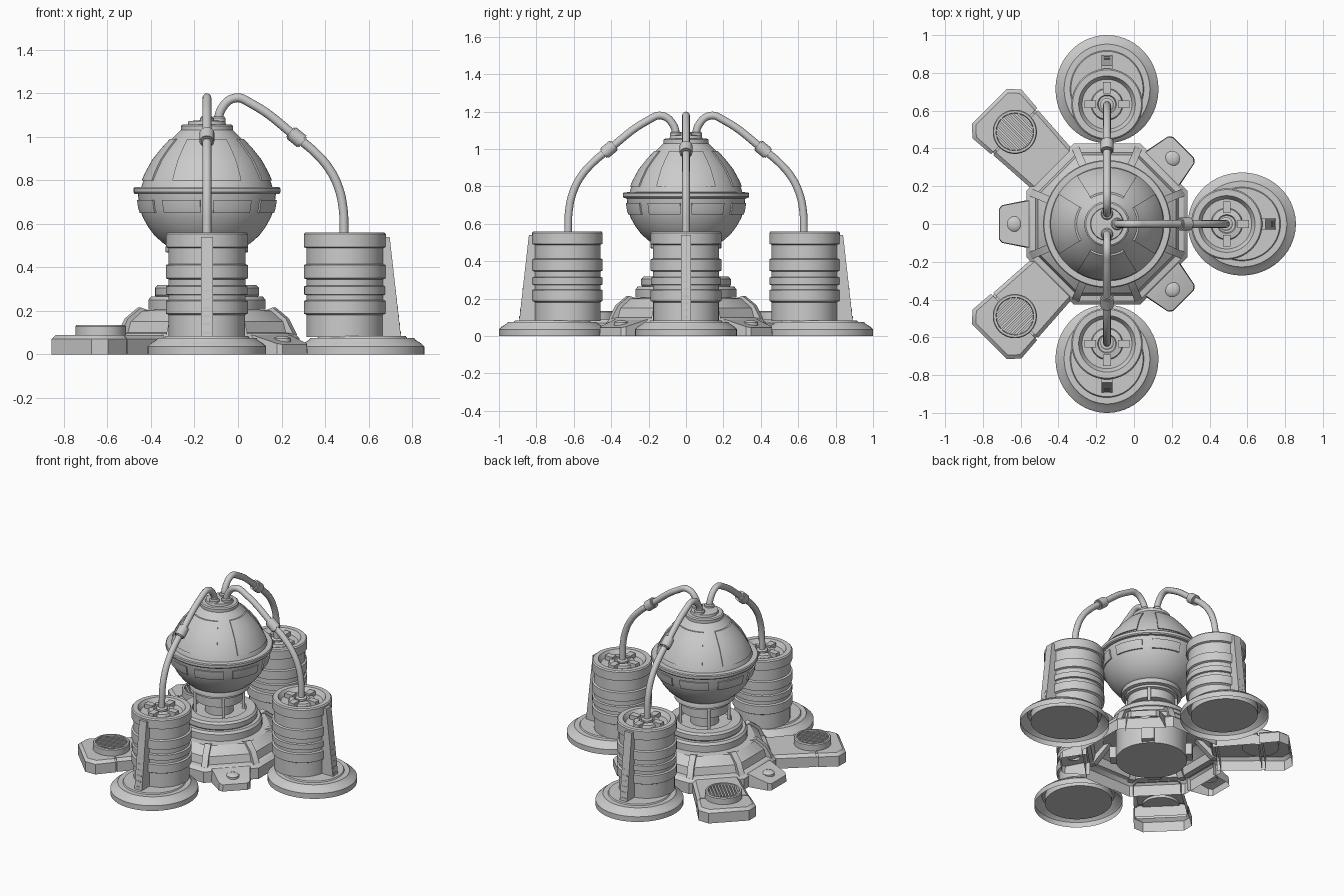
import bpy, bmesh, math
from mathutils import Matrix, Vector

if "Cube" in bpy.data.objects:
    bpy.data.objects.remove(bpy.data.objects["Cube"])

TOWER = Matrix.Translation((-0.143, 0, 0))


def finish(name, bm, angle=0):
    """Turn a bmesh (built around the tower axis, +x outward) into an object."""
    for f in bm.faces:
        f.smooth = True
    me = bpy.data.meshes.new(name)
    bm.to_mesh(me)
    bm.free()
    me.set_sharp_from_angle(angle=math.radians(32))
    ob = bpy.data.objects.new(name, me)
    bpy.context.collection.objects.link(ob)
    ob.matrix_world = TOWER @ Matrix.Rotation(math.radians(angle), 4, 'Z')
    return ob


def lathe(name, prof, angle=0, at=0.0, segs=48, sy=1.0, apothem=False, hollow=False):
    """Solid of revolution from (radius, z) points, bottom to top; hollow leaves the bottom open."""
    bm = bmesh.new()
    k = 1 / math.cos(math.pi / segs) if apothem else 1
    rings = []
    for r, z in prof:
        rings.append([bm.verts.new((at + k * r * math.cos(t), sy * k * r * math.sin(t), z))
                      for t in [2 * math.pi * (i + 0.5) / segs for i in range(segs)]])
    for a, b in zip(rings, rings[1:]):
        for i in range(segs):
            j = (i + 1) % segs
            bm.faces.new((a[i], a[j], b[j], b[i]))
    if not hollow:
        bm.faces.new(rings[0][::-1])
    bm.faces.new(rings[-1])
    return finish(name, bm, angle)


def panel(name, prof, half, angle, out=0.009, n=12):
    """Raised plate following a lathed surface between two angles."""
    bm = bmesh.new()
    loop = [(r + out, z) for r, z in prof] + [(r - 0.015, z) for r, z in reversed(prof)]
    cols = []
    for i in range(n + 1):
        t = math.radians(-half + 2 * half * i / n)
        cols.append([bm.verts.new((r * math.cos(t), r * math.sin(t), z)) for r, z in loop])
    m = len(loop)
    for a, b in zip(cols, cols[1:]):
        for i in range(m):
            bm.faces.new((a[i], a[(i + 1) % m], b[(i + 1) % m], b[i]))
    bm.faces.new(cols[0])
    bm.faces.new(cols[-1])
    bmesh.ops.recalc_face_normals(bm, faces=bm.faces)
    return finish(name, bm, angle)


def hull(name, pts, angle=0, hollow=False):
    """Convex block; each (x, y, z) is mirrored across y. hollow removes the underside."""
    bm = bmesh.new()
    vs = [bm.verts.new((x, s * y, z)) for x, y, z in pts for s in (1, -1)]
    bmesh.ops.convex_hull(bm, input=vs)
    bmesh.ops.dissolve_limit(bm, angle_limit=0.01, verts=bm.verts, edges=bm.edges)
    bmesh.ops.recalc_face_normals(bm, faces=bm.faces)
    if hollow:
        bmesh.ops.delete(bm, geom=[f for f in bm.faces if f.normal.z < -.9 or f.normal.x < -.9],
                         context='FACES')
    return finish(name, bm, angle)


def boxes(name, items, angle=0):
    """Group of boxes, each (centre, size, z rotation in degrees)."""
    bm = bmesh.new()
    for c, s, rz in items:
        m = Matrix.Translation(c) @ Matrix.Rotation(math.radians(rz), 4, 'Z') @ Matrix.Diagonal((*s, 1))
        bmesh.ops.create_cube(bm, size=1, matrix=m)
    return finish(name, bm, angle)


def pipe(name, pts, radius, angle):
    cu = bpy.data.curves.new(name, 'CURVE')
    cu.dimensions = '3D'
    cu.bevel_depth, cu.bevel_resolution, cu.resolution_u = radius, 4, 8
    cu.use_fill_caps = True
    sp = cu.splines.new('BEZIER')
    sp.bezier_points.add(len(pts) - 1)
    for p, (r, z) in zip(sp.bezier_points, pts):
        p.co = (r, 0, z)
        p.handle_left_type = p.handle_right_type = 'AUTO'
    ob = bpy.data.objects.new(name, cu)
    bpy.context.collection.objects.link(ob)
    ob.matrix_world = TOWER @ Matrix.Rotation(math.radians(angle), 4, 'Z')


# Central stepped base: hollow octagon plinth, inner core, round tiers
lathe("octagon_base", [(.425, 0), (.425, .075), (.405, .095), (.378, .1), (.365, .15),
                       (.31, .2), (.24, .205)], segs=8, apothem=True, hollow=True)
lathe("base_core", [(.224, .01), (.224, .204)])
lathe("base_tier", [(.27, .205), (.27, .25), (.258, .265), (.235, .265),
                    (.24, .272), (.24, .305), (.228, .318), (.17, .318), (.165, .3)], hollow=True)
for k in range(4):
    boxes("core_block", [((.235, 0, .06), (.05, .08, .08), 0)], 45 + 90 * k)
for k in range(8):
    hull("base_corner_rib", [(.40, .02, .09), (.44, .02, .09), (.40, .02, .165), (.335, .02, .215),
                             (.29, .02, .2)], 22.5 + 45 * k)

# Neck with support rods
lathe("neck_column", [(.09, .29), (.09, .42)], segs=32)
lathe("neck", [(.13, .38), (.15, .385), (.15, .445), (.168, .45), (.168, .465), (.19, .47),
               (.19, .495), (.175, .52)])
for k in range(4):
    lathe("neck_rod", [(.01, .3), (.01, .46)], 90 * k + 45, at=.155, segs=12)

# Round vessel: bowl, flange, dome, cap
bowl = [(.175, .495), (.2, .51), (.24, .545), (.27, .585), (.295, .63), (.309, .67), (.318, .738)]
dome = [(.302, .768), (.295, .79), (.275, .835), (.242, .895), (.202, .945), (.156, .995), (.115, 1.035)]
lathe("vessel_bowl", bowl, segs=64)
lathe("vessel_flange", [(.31, .735), (.333, .738), (.338, .745), (.338, .762), (.333, .768), (.29, .77)], segs=64)
lathe("vessel_dome", dome, segs=64, hollow=True)
lathe("vessel_cap", [(.11, 1.02), (.12, 1.03), (.12, 1.05), (.112, 1.056), (.088, 1.056),
                     (.085, 1.072), (.03, 1.076)])
for k in range(4):
    panel("dome_panel", [(.29, .8), (.275, .835), (.242, .895), (.202, .945), (.161, .99)], 32, 90 * k)
for k in range(8):
    panel("bowl_panel", [(.302, .65), (.309, .67), (.315, .71)], 17, 22.5 + 45 * k, .008)

# Three canisters, each with hollow foot, fin and feed pipe
C = .634
canister = [(.176, .08), (.176, .18), (.181, .185), (.189, .187), (.189, .245), (.177, .25), (.177, .272),
            (.188, .275), (.188, .312), (.177, .316), (.177, .345), (.189, .35), (.189, .41), (.177, .415),
            (.177, .488), (.189, .493), (.189, .552), (.182, .56), (.15, .56), (.132, .53), (.085, .53),
            (.08, .545), (.05, .55), (.045, .54)]
route = [(.052, 1.05), (.066, 1.125), (.13, 1.178), (.205, 1.152), (.412, .998), (.505, .92),
         (.567, .845), (.607, .76), (.626, .67), (.63, .59), (.63, .53)]
for a in (-90, 0, 90):
    lathe("canister_foot", [(.286, 0), (.286, .036), (.272, .05), (.245, .066), (.238, .076),
                            (.205, .076), (.2, .084), (.1, .084)], a, at=.714, segs=64, sy=.953, hollow=True)
    lathe("foot_underside", [(.217, .02), (.217, .07)], a, at=.714, sy=.953)
    lathe("canister", canister, a, at=C, hollow=True)
    boxes("canister_top_clamp",
          [((C + .088 * math.cos(t), .088 * math.sin(t), .545), (.06, .042, .03), math.degrees(t))
           for t in [math.pi / 2 * k for k in range(4)]], a)
    # tapered fin on the outer side with shallow rungs
    hull("canister_fin", [(C + .15, .028, .08), (C + .258, .028, .08), (C + .206, .028, .54),
                          (C + .15, .028, .54)], a)
    boxes("fin_rung", [((C + .249 - .052 * i / 11, 0, .1 + .415 * i / 11), (.018, .034, .012), 0)
                       for i in range(12)], a)
    pipe("feed_pipe", route, .0205, a)
    lathe("pipe_socket", [(.032, 1.05), (.032, 1.085), (.026, 1.092)], a, at=.054, segs=24)
    lathe("pipe_inlet", [(.036, .53), (.036, .555), (.028, .56)], a, at=.63, segs=24)
    # clamp sleeve aligned with the pipe
    bm = bmesh.new()
    turn = Vector((.77, 0, -.63)).to_track_quat('Z', 'Y').to_matrix().to_4x4()
    for rad, length in ((.034, .062), (.028, .076)):
        bmesh.ops.create_cone(bm, cap_ends=True, segments=24, radius1=rad, radius2=rad, depth=length,
                              matrix=Matrix.Translation((.412, 0, .998)) @ turn)
    finish("pipe_clamp", bm, a)

# Three short sloped pads with domed bolts
for a in (-45, 45, 180):
    hull("short_pad", [(.40, .127, 0), (.42, .127, 0), (.555, .1, 0), (.573, .08, 0),
                       (.40, .127, .088), (.42, .122, .088), (.552, .098, .05), (.57, .078, .045)], a, True)
    lathe("pad_bolt", [(.04, .055), (.04, .072), (.032, .079), (.02, .083), (.006, .085)],
          a, at=.49, segs=24, hollow=True)

# Two long arms with vent discs
for a in (135, -135):
    hull("long_arm", [(.40, .15, 0), (.685, .168, 0), (.40, .15, .07), (.685, .168, .07),
                      (.40, .13, .088), (.685, .148, .088)], a, True)
    hull("arm_joint", [(.67, .16, 0), (.71, .16, 0), (.67, .16, .065), (.71, .16, .065),
                       (.67, .14, .08), (.71, .14, .08)], a, True)
    hull("arm_head", [(.695, .173, 0), (.825, .183, 0), (.88, .13, 0), (.695, .173, .07), (.825, .183, .07),
                      (.88, .13, .07), (.695, .155, .088), (.815, .163, .088), (.862, .12, .088)], a, True)
    lathe("vent_ring", [(.117, .07), (.117, .128), (.112, .135), (.1, .135), (.097, .112), (.02, .112)],
          a, at=.69)
    slats = []
    for i in range(9):
        y = -.08 + .02 * i
        slats.append(((.69, y, .12), (2 * math.sqrt(.098 ** 2 - y * y), .011, .022), 0))
    boxes("vent_slats", slats, a)
